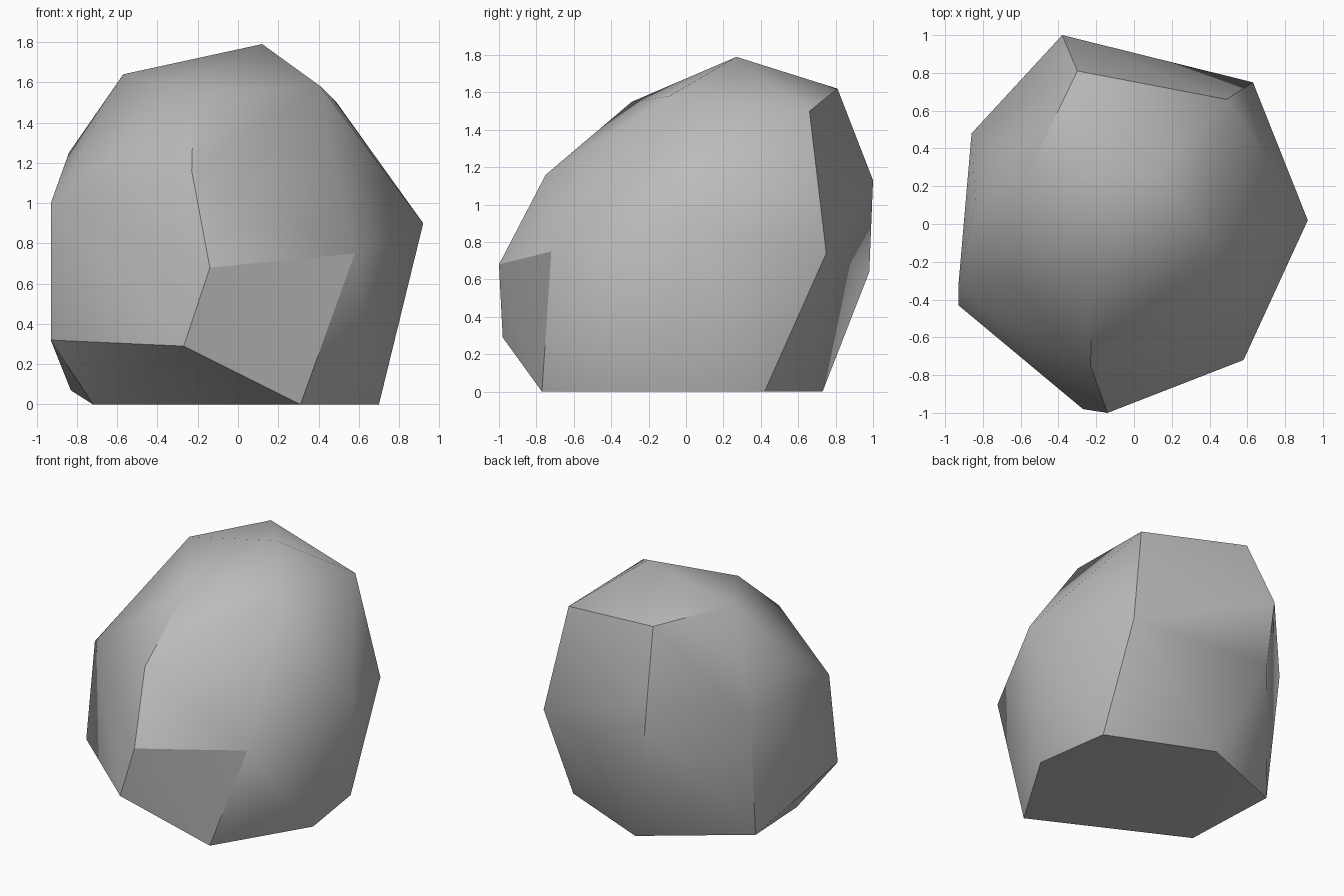
import bpy
import bmesh
import math

cube = bpy.data.objects.get("Cube")
if cube:
    bpy.data.objects.remove(cube, do_unlink=True)

# Corner points of the boulder, grouped by level
corners = {
    "crown": (.12, .27, 1.79),
    "top_left": (-.57, .25, 1.64),
    "top_back": (-.30, .81, 1.62),
    "top_back_right": (.49, .66, 1.50),
    "top_right": (.41, -.09, 1.58),
    "top_front": (-.22, -.29, 1.55),
    "brow_front": (-.23, -.75, 1.16),
    "shoulder_left": (-.84, .12, 1.25),
    "shoulder_back": (-.38, 1, 1.13),
    "waist_left_front": (-.93, -.33, 1),
    "waist_left_back": (-.86, .48, .97),
    "waist_right": (.92, .02, .90),
    "waist_right_front": (.58, -.72, .75),
    "waist_right_back": (.63, .75, .74),
    "waist_front": (-.14, -1, .68),
    "waist_back": (-.33, .98, .64),
    "low_left_front": (-.93, -.43, .32),
    "low_front": (-.27, -.98, .29),
    "low_left_back": (-.83, .38, .07),
    "base_left": (-.72, -.25, 0),
    "base_front": (.31, -.77, 0),
    "base_right": (.70, -.13, 0),
    "base_right_back": (.62, .42, 0),
    "base_back": (-.10, .73, 0),
}

# Corners whose ridges are rounded over, and one rounded ridge at the back
soft_names = {"crown", "shoulder_left", "waist_left_front", "waist_right"}
soft_ridge_names = {"waist_back", "base_back"}

# Wrap the corners in a closed faceted skin
bm = bmesh.new()
points = {name: bm.verts.new(co) for name, co in corners.items()}
soft = {points[name] for name in soft_names}
soft_ridge = {points[name] for name in soft_ridge_names}
hull = bmesh.ops.convex_hull(bm, input=list(bm.verts))
inside = [g for g in hull["geom_interior"] if isinstance(g, bmesh.types.BMVert)]
if inside:
    bmesh.ops.delete(bm, geom=inside, context="VERTS")
bmesh.ops.dissolve_limit(bm, angle_limit=math.radians(2),
                         verts=list(bm.verts), edges=list(bm.edges))
bmesh.ops.recalc_face_normals(bm, faces=list(bm.faces))

# Smooth facets with crisp ridges
for face in bm.faces:
    face.smooth = True
for edge in bm.edges:
    ends = set(edge.verts)
    gentle = edge.calc_face_angle(0) < math.radians(30)
    edge.smooth = gentle or bool(ends & soft) or ends == soft_ridge

mesh = bpy.data.meshes.new("boulder")
bm.to_mesh(mesh)
bm.free()
boulder = bpy.data.objects.new("boulder", mesh)
bpy.context.collection.objects.link(boulder)

# Plain grey stone
stone = bpy.data.materials.new("grey_stone")
stone.use_nodes = True
grey = (.5, .5, .5, 1)
stone.diffuse_color = grey
for node in stone.node_tree.nodes:
    if node.type == "BSDF_PRINCIPLED":
        node.inputs["Base Color"].default_value = grey
        node.inputs["Roughness"].default_value = .9
mesh.materials.append(stone)
